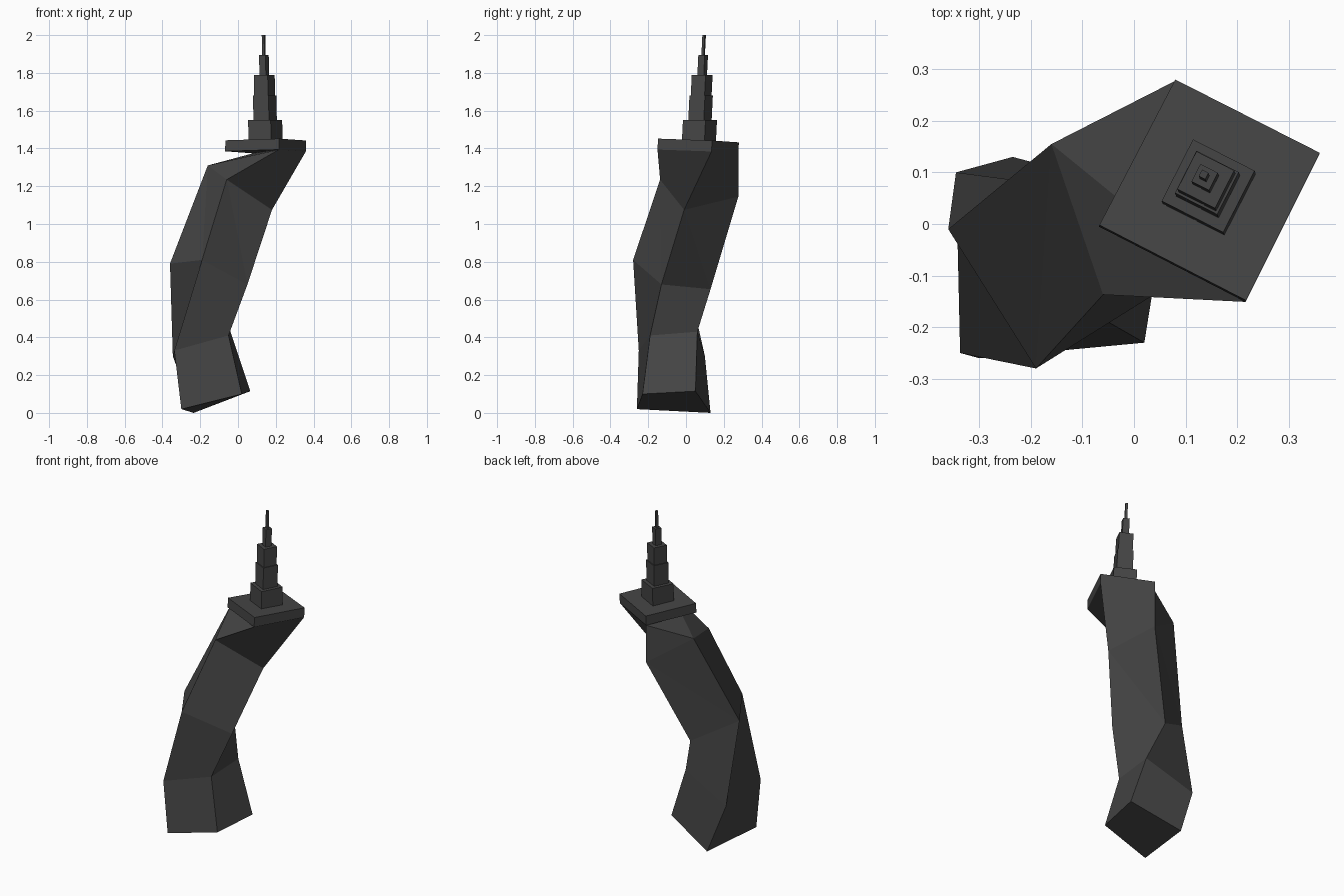
import bpy, bmesh, math
from mathutils import Vector

if "Cube" in bpy.data.objects:
    bpy.data.objects.remove(bpy.data.objects["Cube"])

mat = bpy.data.materials.new("dark_grey")
mat.diffuse_color = (0.06, 0.06, 0.06, 1)
mat.use_nodes = True
mat.node_tree.nodes["Principled BSDF"].inputs["Base Color"].default_value = mat.diffuse_color


def make(name, verts, faces):
    bm = bmesh.new()
    vs = [bm.verts.new(v) for v in verts]
    for f in faces:
        bm.faces.new([vs[i] for i in f])
    bmesh.ops.recalc_face_normals(bm, faces=bm.faces)
    me = bpy.data.meshes.new(name)
    bm.to_mesh(me)
    bm.free()
    me.materials.append(mat)
    ob = bpy.data.objects.new(name, me)
    bpy.context.collection.objects.link(ob)
    return ob


def prism(name, lower, upper):
    sides = [(i, (i + 1) % 4, (i + 1) % 4 + 4, i + 4) for i in range(4)]
    return make(name, lower + upper, [(3, 2, 1, 0), (4, 5, 6, 7)] + sides)


# Four-cornered cross-sections of the twisted shaft, bottom to top
foot = [(-0.30, -0.26, 0.02), (0.02, -0.23, 0.10), (0.065, 0.05, 0.115), (-0.235, 0.13, 0.0)]
low = [(-0.337, -0.25, 0.33), (-0.05, -0.19, 0.41), (-0.04, 0.06, 0.43), (-0.345, 0.10, 0.30)]
mid = [(-0.19, -0.28, 0.81), (0.05, -0.13, 0.68), (-0.12, 0.13, 0.655), (-0.36, -0.01, 0.79)]
high = [(-0.06, -0.137, 1.235), (0.18, -0.01, 1.075), (0.08, 0.277, 1.145), (-0.16, 0.155, 1.31)]
plate_top = [(-0.067, -0.002, 1.443), (0.217, -0.148, 1.452), (0.36, 0.138, 1.442), (0.08, 0.28, 1.432)]
plate_low = [(x - 0.001, y - 0.003, z - 0.058) for x, y, z in plate_top]

# Shaft: two plain sections, one triangulated twist, then the neck under the plate
faces = [(3, 2, 1, 0)]
for i in range(4):
    j, k = (i + 1) % 4, (i + 3) % 4
    faces += [(i, j, j + 4, i + 4), (i + 4, j + 4, j + 8, i + 8)]
    faces += [(i + 8, j + 8, i + 12), (i + 8, i + 12, k + 12)]
faces += [(12, 13, 17, 16), (13, 14, 18, 17), (14, 15, 18), (15, 12, 16), (15, 16, 18), (16, 17, 18)]
make("twisted_shaft", foot + low + mid + high + plate_low[1:], faces)

# Square platform
prism("platform", plate_low, plate_top)

# Stepped mast, leaning slightly backwards
ang = math.radians(-27)
base, tip = Vector((0.146, 0.068, 1.43)), Vector((0.135, 0.096, 2.0))


def square(z, side):
    c = base.lerp(tip, (z - base.z) / (tip.z - base.z))
    r = side / math.sqrt(2)
    return [(c.x + r * math.cos(ang + math.pi * (0.25 + n / 2)),
             c.y + r * math.sin(ang + math.pi * (0.25 + n / 2)), z) for n in range(4)]


tiers = [(1.43, 1.55, 0.134), (1.55, 1.68, 0.092), (1.68, 1.79, 0.082),
         (1.79, 1.895, 0.038), (1.895, 2.0, 0.014)]
for n, (z0, z1, side) in enumerate(tiers):
    prism(f"mast_tier_{n + 1}", square(z0, side), square(z1, side))
